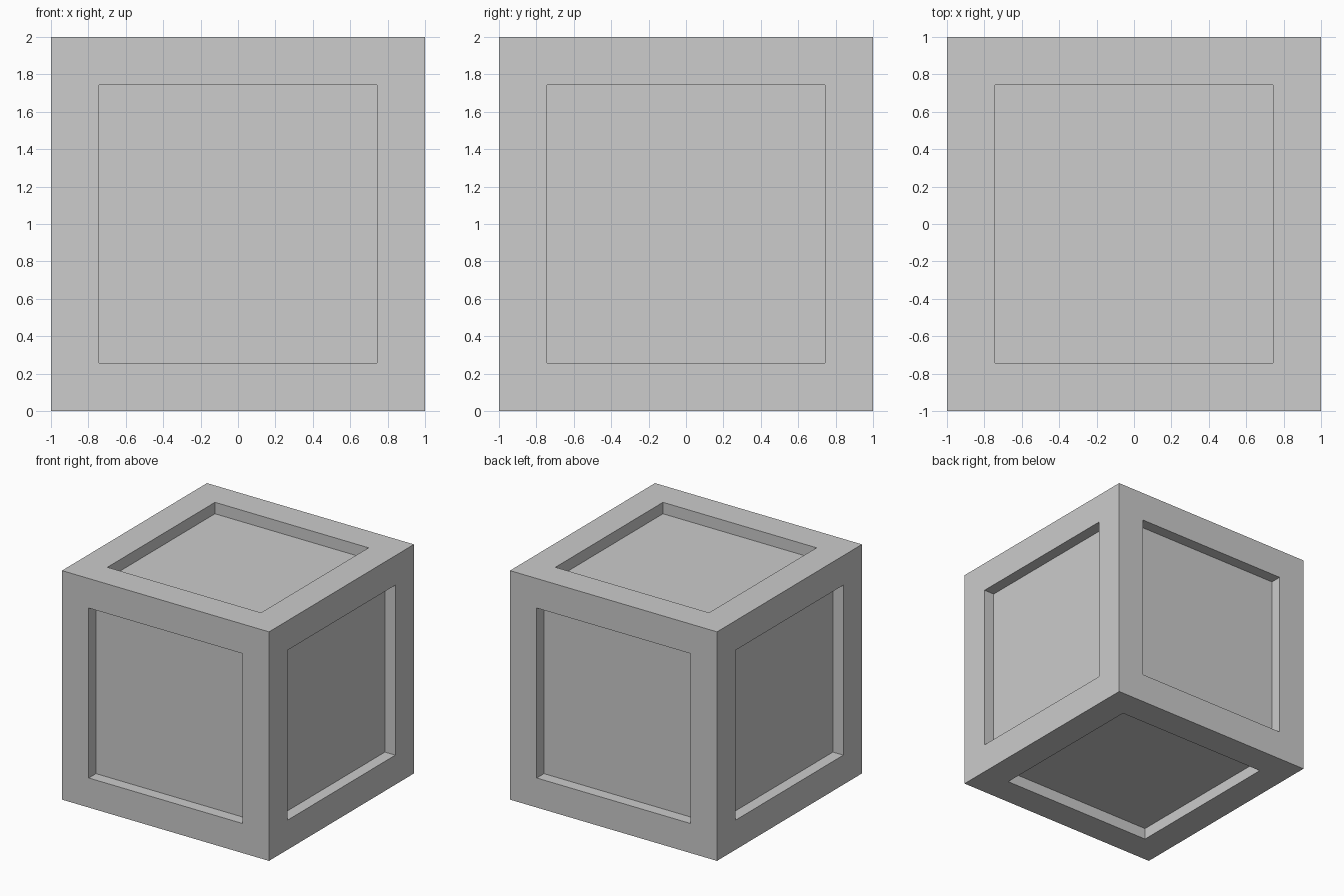
import bpy
import bmesh

cube = bpy.data.objects.get("Cube")
if cube:
    bpy.data.objects.remove(cube, do_unlink=True)

SIZE = 2.0
BORDER = 0.258   # width of the raised frame
DEPTH = 0.1      # depth of each recessed panel

# Single flat colour
grey = bpy.data.materials.new("plain_grey")
grey.use_nodes = True
colour = (0.604, 0.604, 0.604, 1.0)
grey.diffuse_color = colour
grey.node_tree.nodes["Principled BSDF"].inputs["Base Color"].default_value = colour

# Cube body standing on the ground
bm = bmesh.new()
bmesh.ops.create_cube(bm, size=SIZE)
bmesh.ops.translate(bm, verts=bm.verts, vec=(0, 0, SIZE / 2))
bm.normal_update()

# Frame each side, then sink its panel straight inward
panels = list(bm.faces)
bmesh.ops.inset_individual(bm, faces=panels, thickness=BORDER, use_even_offset=True)
for panel in panels:
    normal = panel.normal.copy()
    sunk = bmesh.ops.extrude_discrete_faces(bm, faces=[panel])["faces"][0]
    bmesh.ops.translate(bm, verts=sunk.verts, vec=-normal * DEPTH)
bmesh.ops.recalc_face_normals(bm, faces=bm.faces)

mesh = bpy.data.meshes.new("panelled_crate")
bm.to_mesh(mesh)
bm.free()
mesh.materials.append(grey)
crate = bpy.data.objects.new("panelled_crate", mesh)
bpy.context.collection.objects.link(crate)
